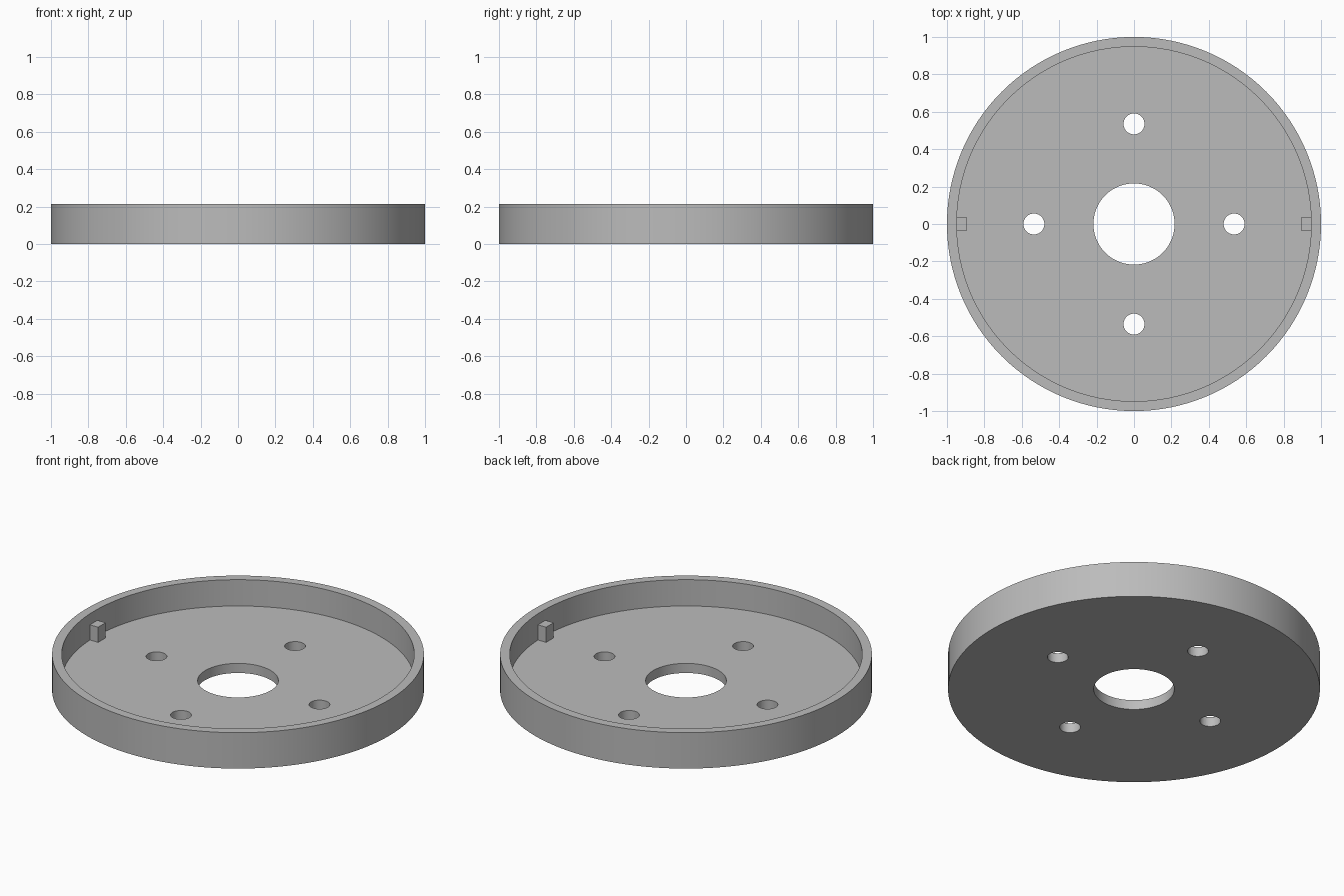
import bpy
import bmesh
from math import radians
from mathutils import Matrix, Vector

cube = bpy.data.objects.get("Cube")
if cube:
    bpy.data.objects.remove(cube, do_unlink=True)

HEIGHT, FLOOR = 0.213, 0.057
OUTER, INNER, BORE = 1.0, 0.948, 0.217
HOLE, HOLE_AT = 0.056, 0.535

grey = bpy.data.materials.new("plain_grey")
grey.use_nodes = True
colour = (0.5, 0.5, 0.5, 1)
grey.diffuse_color = colour
grey.node_tree.nodes["Principled BSDF"].inputs["Base Color"].default_value = colour


def make_object(name, bm):
    bmesh.ops.recalc_face_normals(bm, faces=bm.faces)
    mesh = bpy.data.meshes.new(name)
    bm.to_mesh(mesh)
    bm.free()
    mesh.materials.append(grey)
    obj = bpy.data.objects.new(name, mesh)
    bpy.context.collection.objects.link(obj)
    return obj


# Dish: a closed wall-and-floor profile turned around z
bm = bmesh.new()
profile = [(BORE, 0), (OUTER, 0), (OUTER, HEIGHT), (INNER, HEIGHT), (INNER, FLOOR), (BORE, FLOOR)]
verts = [bm.verts.new((r, 0, z)) for r, z in profile]
edges = [bm.edges.new((v, verts[i - 1])) for i, v in enumerate(verts)]
bmesh.ops.spin(bm, geom=verts + edges, cent=(0, 0, 0), axis=(0, 0, 1),
               angle=radians(360), steps=128, use_merge=True)
bmesh.ops.remove_doubles(bm, verts=bm.verts, dist=1e-5)
dish = make_object("round_dish", bm)

# Four bolt holes through the floor
bm = bmesh.new()
for x, y in ((1, 0), (-1, 0), (0, 1), (0, -1)):
    bmesh.ops.create_cone(bm, cap_ends=True, segments=48, radius1=HOLE, radius2=HOLE, depth=0.4,
                          matrix=Matrix.Translation((x * HOLE_AT, y * HOLE_AT, 0)))
cutter = make_object("bolt_hole_cutter", bm)
cutter.hide_render = True
cut = dish.modifiers.new("bolt_holes", "BOOLEAN")
cut.operation = "DIFFERENCE"
cut.solver = "EXACT"
cut.object = cutter
bpy.ops.object.select_all(action="DESELECT")
bpy.context.view_layer.objects.active = dish
dish.select_set(True)
bpy.ops.object.modifier_apply(modifier=cut.name)
bpy.data.objects.remove(cutter, do_unlink=True)
bpy.ops.object.shade_smooth_by_angle(angle=radians(30))

# Small locating tabs standing on the floor against the wall
tab_size = Vector((0.056, 0.07, 0.09))
for name, side in (("left_tab", 1), ("right_tab", -1)):
    bm = bmesh.new()
    bmesh.ops.create_cube(bm, size=1)
    bmesh.ops.scale(bm, vec=tab_size, verts=bm.verts)
    bmesh.ops.translate(bm, vec=(side * 0.922, 0, FLOOR + tab_size.z / 2), verts=bm.verts)
    make_object(name, bm)
